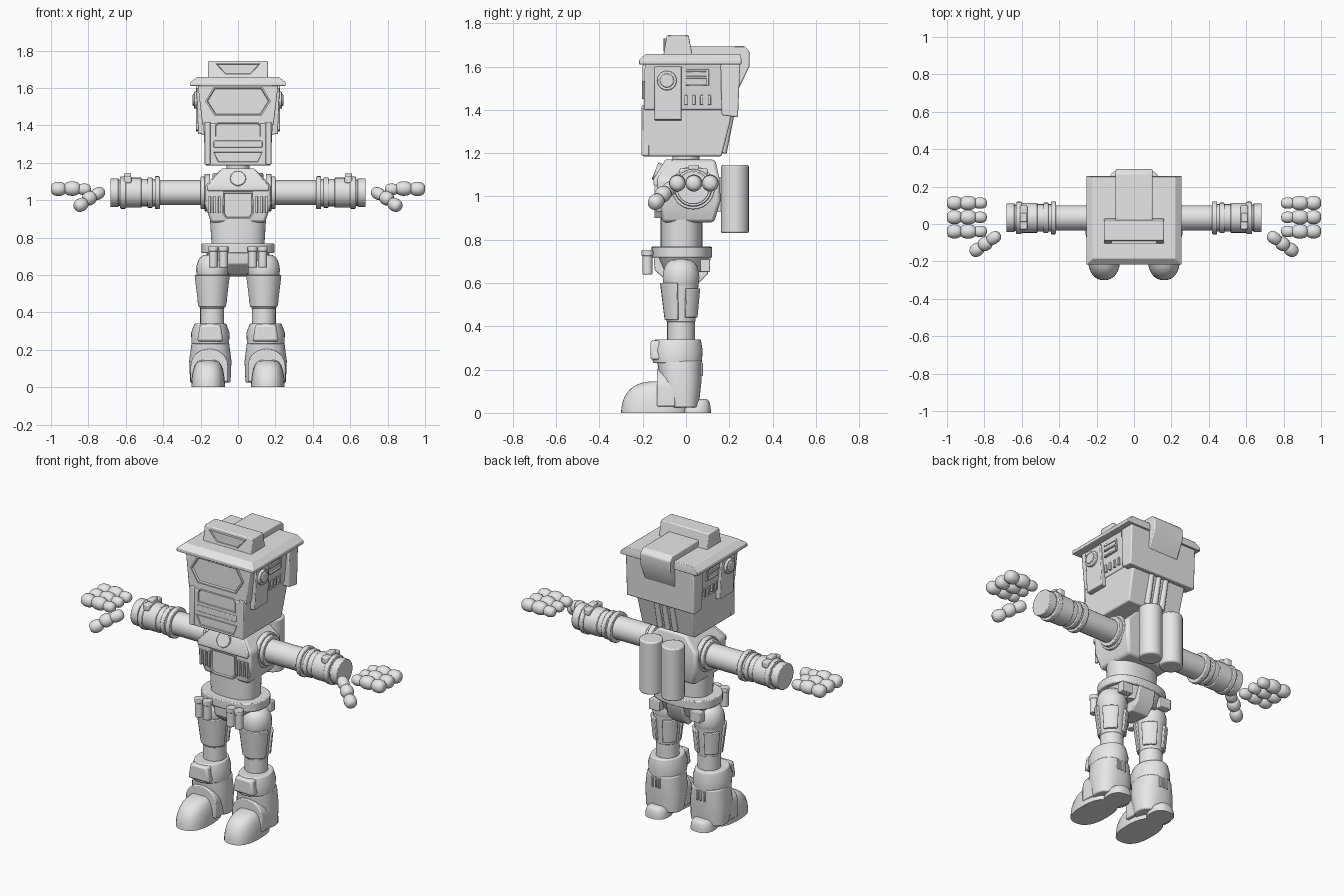
import bpy, bmesh
from math import sin, cos, pi, radians
from mathutils import Vector

X, Y, Z = Vector((1, 0, 0)), Vector((0, 1, 0)), Vector((0, 0, 1))

default_cube = bpy.data.objects.get("Cube")
if default_cube:
    bpy.data.objects.remove(default_cube, do_unlink=True)

grey = bpy.data.materials.new("plain grey")
grey.use_nodes = True
grey.diffuse_color = (.8, .8, .8, 1)
grey.node_tree.nodes["Principled BSDF"].inputs["Base Color"].default_value = grey.diffuse_color


def finish(bm, name, mirror, bevel):
    bmesh.ops.recalc_face_normals(bm, faces=bm.faces)
    mesh = bpy.data.meshes.new(name)
    bm.to_mesh(mesh)
    bm.free()
    mesh.materials.append(grey)
    part = bpy.data.objects.new(name, mesh)
    bpy.context.collection.objects.link(part)
    if bevel:
        modifier = part.modifiers.new("bevel", "BEVEL")
        modifier.width, modifier.segments = bevel, 2
        modifier.limit_method, modifier.angle_limit = "ANGLE", radians(35)
    if mirror:
        part.modifiers.new("mirror", "MIRROR")
    bpy.ops.object.select_all(action="DESELECT")
    part.select_set(True)
    bpy.context.view_layer.objects.active = part
    bpy.ops.object.shade_smooth_by_angle(angle=radians(35))


def loft(name, rings, mirror=False, bevel=0, recess=0):
    """Skin matching rings and cap both ends; the first cap may be recessed."""
    bm = bmesh.new()
    loops = [[bm.verts.new(point) for point in ring] for ring in rings]
    for lower, upper in zip(loops, loops[1:]):
        for i in range(len(lower)):
            bm.faces.new((lower[i - 1], lower[i], upper[i], upper[i - 1]))
    front_cap = bm.faces.new(loops[0])
    bm.faces.new(loops[-1])
    bmesh.ops.recalc_face_normals(bm, faces=bm.faces)
    if recess:
        bmesh.ops.inset_region(bm, faces=[front_cap], thickness=recess)
        bmesh.ops.inset_region(bm, faces=[front_cap], thickness=recess / 2, depth=-recess)
    finish(bm, name, mirror, bevel)


def side_profile(name, outline, half_width, bevel=.006):
    """Extrude a (y, z) outline across the middle."""
    loft(name, [[(x, y, z) for y, z in outline] for x in (-half_width, half_width)], bevel=bevel)


def front_plate(name, half_outline, front, back, **options):
    """Extrude an (x, z) half outline, reflected left to right, front to back."""
    outline = half_outline + [(-x, z) for x, z in reversed(half_outline)]
    loft(name, [[(x, y, z) for x, z in outline] for y in (front, back)], **options)


def slab(half_width, front, back, z):
    return [(-half_width, front, z), (half_width, front, z),
            (half_width, back, z), (-half_width, back, z)]


def box(name, centre, size, mirror=True, bevel=.004):
    bm = bmesh.new()
    bmesh.ops.create_cube(bm, size=1)
    bmesh.ops.scale(bm, vec=size, verts=bm.verts)
    bmesh.ops.translate(bm, vec=centre, verts=bm.verts)
    finish(bm, name, mirror, bevel)


def oval(x, y, half_x, half_y, z, power=2.5, sides=32):
    ring = []
    for i in range(sides):
        c, s = cos(2 * pi * i / sides), sin(2 * pi * i / sides)
        k = (abs(c) ** power + abs(s) ** power) ** (-1 / power)
        ring.append((x + half_x * c * k, y + half_y * s * k, z))
    return ring


def tube(name, base, axis, length, radius, mirror=True, bevel=.004, end_radius=None, sides=28):
    base, axis = Vector(base), Vector(axis).normalized()
    turn = Z.rotation_difference(axis)
    circle = [turn @ Vector(p) for p in oval(0, 0, 1, 1, 0, power=2, sides=sides)]
    ends = ((0, radius), (length, end_radius or radius))
    loft(name, [[base + axis * t + p * r for p in circle] for t, r in ends], mirror, bevel)


def ball(name, centre, axis, half_length, radius):
    """Ellipsoid with a blunt end, stretched along an axis."""
    axis = Vector(axis).normalized()
    turn = Z.rotation_difference(axis)
    rings = []
    for i in range(11):
        t = radians(-85 + 17 * i)
        rings.append([Vector(centre) + axis * half_length * sin(t) + turn @ Vector(p)
                      for p in oval(0, 0, radius * cos(t) ** .6, radius * cos(t) ** .6, 0, 2, 18)])
    loft(name, rings, mirror=True)


def dome(name, x, y, half_x, half_y, height):
    """Flat-soled rounded cap whose heel end stays put as it narrows."""
    rings = []
    for i in range(9):
        t = radians(10 * i)
        k = cos(t) ** .5
        rings.append(oval(x, y + half_y * (1 - k) / 2, half_x * k, half_y * k, height * sin(t)))
    loft(name, rings, mirror=True)


def wrap(name, centre, low_radius, high_radius, start, end, low, high):
    """Curved plate around a limb between two angles."""
    angles = [radians(start + (end - start) * i / 12) for i in range(13)]
    rings = []
    for z, r in ((low, low_radius), (high, high_radius)):
        path = [(t, r) for t in angles] + [(t, r - .02) for t in reversed(angles)]
        rings.append([(centre[0] + k * cos(t), centre[1] + k * sin(t), z) for t, k in path])
    loft(name, rings, mirror=True, bevel=.004)


# Head
loft("jaw", [slab(.175, -.2, .165, 1.185), slab(.185, -.2, .22, 1.41)], bevel=.008)
loft("visor_housing", [slab(.19, -.195, .235, 1.4), slab(.215, -.19, .24, 1.615)], bevel=.006)
side_profile("head_back_slab", [(.16, 1.61), (.165, 1.375), (.24, 1.365), (.25, 1.61)], .225)
loft("brim", [slab(.255, -.217, .256, 1.61), slab(.255, -.217, .256, 1.63),
              slab(.22, -.185, .25, 1.658)], bevel=.003)
front_plate("visor", [(.125, 1.45), (.175, 1.53), (.13, 1.605)], -.203, -.17, recess=.009)

# Crest lamp and pack
loft("lamp", [slab(.16, -.105, .03, 1.65), slab(.16, -.088, .012, 1.745)], bevel=.005)
front_plate("lamp_lens", [(.07, 1.67), (.12, 1.73)], -.105, -.08, recess=.006)
side_profile("crest_pack", [(0, 1.64), (0, 1.695), (.27, 1.695), (.293, 1.67),
                            (.293, 1.6), (.245, 1.5), (.23, 1.5)], .1)

# Face details
front_plate("mouth_panel", [(.125, 1.335), (.125, 1.4), (.11, 1.415)], -.206, -.19, recess=.006)
front_plate("chin_plate", [(.11, 1.2), (.135, 1.26)], -.206, -.19, recess=.006)
box("mouth_bar", (0, -.198, 1.3), (.26, .016, .036), mirror=False)
box("jaw_post", (.163, -.188, 1.304), (.03, .036, .23))

# Cheek panels, ears and slots
loft("cheek_panel", [[(x, y, z) for x, z in ((.18, 1.35), (.213, 1.355), (.223, 1.6), (.18, 1.6))]
                     for y in (-.145, -.02)], mirror=True, bevel=.004)
tube("ear_rim", (.2, -.088, 1.535), X, .036, .045)
tube("ear_button", (.2, -.088, 1.535), X, .042, .032)
for z in (1.515, 1.55, 1.58):
    box("side_slat", (.2, .05, z), (.03, .1, .01), bevel=.002)
box("side_slat_end", (.2, .1, 1.55), (.03, .012, .075), bevel=.002)
for i in range(4):
    box("side_vent", (.19, .036 * i, 1.445), (.03, .014, .045), bevel=.002)
for x in (0, .05):
    tube("nape_pipe", (x, .17, 1.2), (0, .2, 1), .19, .018, mirror=x > 0, sides=12)
tube("neck_collar", (0, 0, 1.145), Z, .025, .085, mirror=False)
tube("neck", (0, 0, 1.15), Z, .06, .062, mirror=False)

# Torso
loft("torso", [slab(.145, -.11, .13, .88), slab(.178, -.125, .16, .98),
               slab(.175, -.135, .155, 1.08), slab(.085, -.085, .135, 1.17)], bevel=.014)
loft("chest_yoke", [slab(.165, -.15, -.1, 1.05), slab(.165, -.15, -.1, 1.08),
                    slab(.085, -.095, -.06, 1.17)], bevel=.006)
front_plate("chest_bib", [(.065, .9), (.085, .93), (.08, 1.045)], -.146, -.09, recess=.008)
tube("chest_badge", (0, -.11, 1.105), (0, -1, .4), .036, .042, mirror=False)
for i in range(3):
    box("chest_slot", (.1 + .026 * i, -.12, .975), (.014, .04, .09), bevel=.003)
loft("abdomen", [oval(0, -.02, .14, .097, .74), oval(0, -.02, .15, .097, .9)])

# Twin back tanks
tube("back_tank", (.072, .226, .83), Z, .315, .064, bevel=.008)
box("tank_mount", (0, .165, 1.01), (.14, .07, .16), mirror=False)

# Belt, pelvis and pouches
loft("belt", [oval(0, -.02, .195, .14, z) for z in (.717, .768)], bevel=.005)
loft("hips", [oval(0, -.01, .13, .09, .65), oval(0, -.01, .17, .12, .72)])
side_profile("crotch_guard", [(-.15, .73), (-.145, .66), (-.085, .605), (.05, .59),
                              (.1, .64), (.117, .73)], .055)
for x in (.078, .132):
    tube("belt_pouch", (x, -.178, .64), Z, .09, .024, sides=16)
    tube("pouch_lid", (x, -.178, .725), Z, .027, .027, sides=16)
box("hip_pouch", (.135, .088, .68), (.07, .045, .06))

# Arms, as stacked bands from the shoulder out
for name, start, length, radius in (
        ("shoulder_ring", .15, .03, .1), ("shoulder_seat", .16, .04, .087),
        ("upper_arm", .15, .3, .067), ("elbow_ring", .418, .027, .088),
        ("elbow_joint", .44, .08, .073), ("elbow_band", .458, .027, .081),
        ("forearm", .515, .09, .08), ("wrist_band", .6, .03, .086),
        ("wrist_joint", .5, .15, .07), ("wrist_cuff", .638, .045, .076)):
    tube(name, (start, .033, 1.04), X, length, radius)
box("wrist_box", (.59, .035, 1.11), (.04, .13, .04), bevel=.008)
box("wrist_button", (.59, .035, 1.13), (.038, .05, .03), bevel=.006)

# Hands
for i in range(3):
    y = .036 + .076 * (i - 1)
    ball("finger_base", (.823, y, 1.058), X, .036, .031)
    ball("finger_middle", (.887, y, 1.062), X, .044, .039)
    ball("finger_tip", (.96, y, 1.06), X, .04, .038)
thumb_direction = (.7, -.5, -.4)
ball("thumb_base", (.75, -.075, 1.035), thumb_direction, .04, .033)
ball("thumb_middle", (.795, -.106, 1.01), thumb_direction, .036, .038)
ball("thumb_tip", (.84, -.138, .975), thumb_direction, .038, .036)

# Legs
leg = (.138, -.023)
ball("hip_joint", (*leg, .625), Z, .087, .086)
tube("thigh", (*leg, .42), Z, .21, .066, end_radius=.084)
wrap("thigh_front_plate", leg, .076, .097, -170, -10, .43, .6)
for start in (15, 105):
    wrap("thigh_rear_plate", leg, .08, .093, start, start + 60, .44, .575)
tube("shin", (*leg, .3), Z, .15, .064)

# Boots
foot = .148
loft("boot_cuff", [oval(foot, -.04, .1, .113, .23, 2), oval(foot, -.04, .103, .117, .29, 2),
                   oval(foot, -.038, .085, .106, .34, 2)], mirror=True, bevel=.006)
loft("shin_pad", [[(foot + side * half, y, z) for side, half, z in
                   ((-1, .07, .245), (1, .07, .245), (1, .055, .335), (-1, .055, .335))]
                  for y in (-.165, -.08)], mirror=True, bevel=.012)
loft("boot_shell", [oval(foot, -.014, .108, .072, .025), oval(foot, -.027, .113, .098, .14),
                    oval(foot, -.03, .1, .102, .24)], mirror=True, bevel=.006)
arch = [(.153 + .1 * cos(pi * i / 12), .115 + .09 * sin(pi * i / 12)) for i in range(13)]
arch += [(.053, .03), (.253, .03)]
loft("boot_arch", [[(x, y, z) for x, z in arch] for y in (-.135, -.05)], mirror=True, bevel=.006)
dome("toe_cap", .16, -.145, .09, .155, .148)
dome("heel", .15, .042, .068, .073, .064)
for i in range(3):
    box("boot_vent", (foot + .023 * (i - 1), .06, .2), (.012, .035, .06), bevel=.003)
